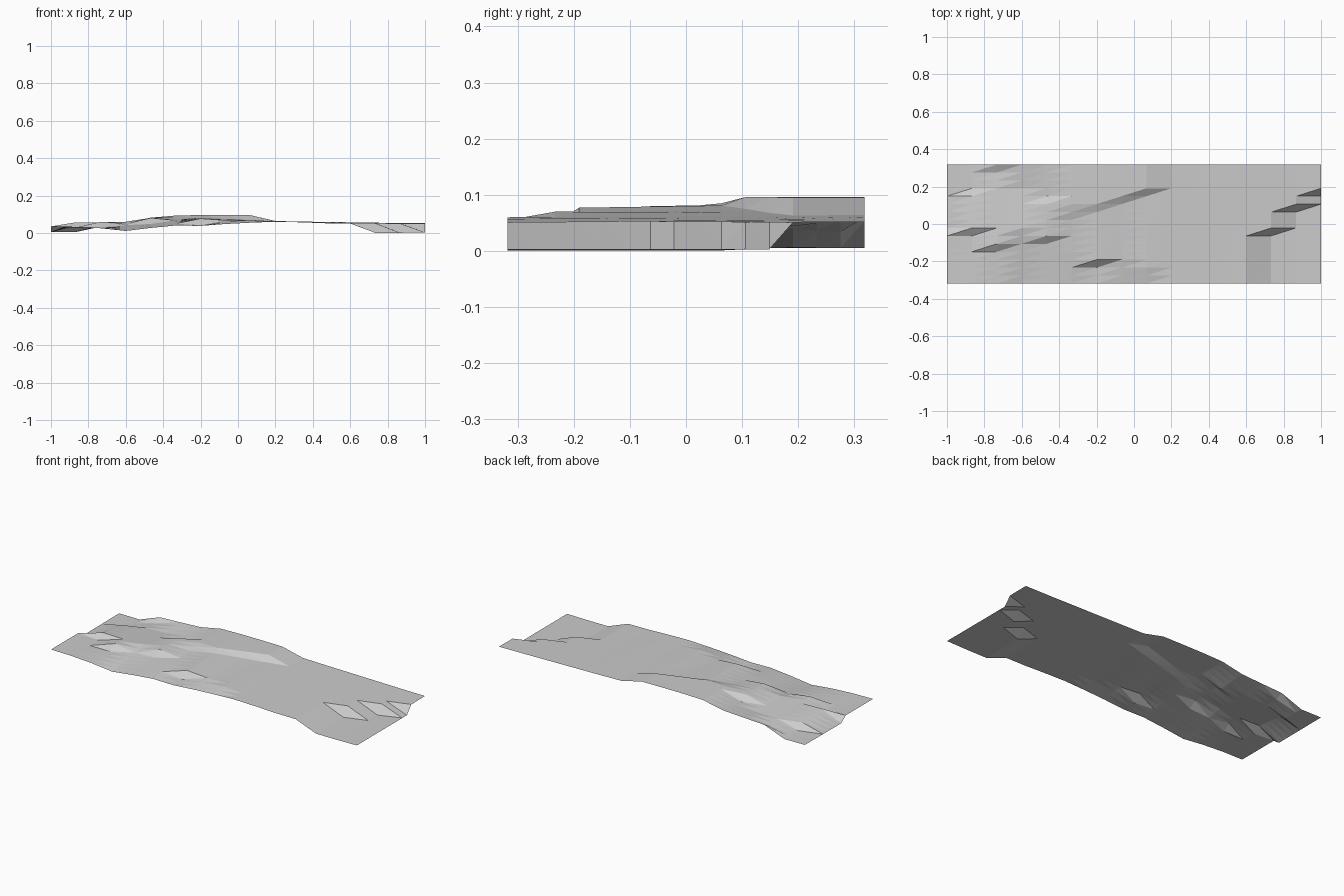
import bpy
import bmesh

LENGTH, WIDTH, CELLS = 2.0, 0.636, 15

# Remove the default object
default_cube = bpy.data.objects.get("Cube")
if default_cube:
    bpy.data.objects.remove(default_cube, do_unlink=True)


def make_material(name, colour):
    material = bpy.data.materials.new(name)
    material.use_nodes = True
    material.diffuse_color = colour
    shader = material.node_tree.nodes["Principled BSDF"]
    shader.inputs["Base Color"].default_value = colour
    return material


def height_at(profile, row):
    """Linear height between the (row, thousandths) knots of a profile."""
    for (row_a, height_a), (row_b, height_b) in zip(profile, profile[1:]):
        if row <= row_b:
            blend = (row - row_a) / (row_b - row_a)
            return (height_a + (height_b - height_a) * blend) / 1000
    return profile[-1][1] / 1000


def ledge(front, row, before, after, back):
    """Cross-section with one steep ledge between two neighbouring rows."""
    return [(0, front), (row, before), (row + 1, after), (CELLS, back)]


# Cross-sections from the left end of the sheet to the right, front to back
profiles = [
    ledge(35, 6, 35, 4, 6),
    [(0, 33), (6, 28), (7, 57), (11, 38), (12, 6), (CELLS, 5)],
    [(0, 25), (4, 30), (5, 60), (14, 34), (CELLS, 54)],
    [(0, 11), (5, 42), (7, 60), (12, 44), (CELLS, 60)],
    [(0, 27), (5, 48), (6, 80), (10, 82), (11, 54), (CELLS, 67)],
    [(0, 40), (4, 60), (8, 74), (9, 85), (10, 93), (CELLS, 93)],
    [(0, 38), (2, 40), (3, 77), (9, 81), (10, 96), (CELLS, 96)],
    [(0, 48), (3, 68), (10, 75), (11, 96), (CELLS, 96)],
    [(0, 55), (2, 70), (11, 68), (12, 95), (CELLS, 95)],
    [(0, 60), (CELLS, 64)],
    [(0, 57), (CELLS, 61)],
    [(0, 52), (CELLS, 59)],
    [(0, 51), (CELLS, 57)],
    ledge(1, 6, 1, 52, 55),
    ledge(1, 9, 1, 51, 53),
    ledge(3, 11, 3, 51, 52),
]

# Terrain sheet with every cell cut along the same diagonal
bm = bmesh.new()
grid = []
for column, profile in enumerate(profiles):
    x = LENGTH * (column / CELLS - 0.5)
    grid.append([
        bm.verts.new((x, WIDTH * (row / CELLS - 0.5), height_at(profile, row)))
        for row in range(CELLS + 1)
    ])

for column in range(CELLS):
    for row in range(CELLS):
        near, far = grid[column][row], grid[column + 1][row + 1]
        bm.faces.new((near, grid[column + 1][row], far))
        bm.faces.new((near, far, grid[column][row + 1]))

mesh = bpy.data.meshes.new("terrain_sheet")
bm.to_mesh(mesh)
bm.free()
mesh.materials.append(make_material("light_grey", (0.6, 0.6, 0.6, 1.0)))

terrain_sheet = bpy.data.objects.new("terrain_sheet", mesh)
bpy.context.scene.collection.objects.link(terrain_sheet)
